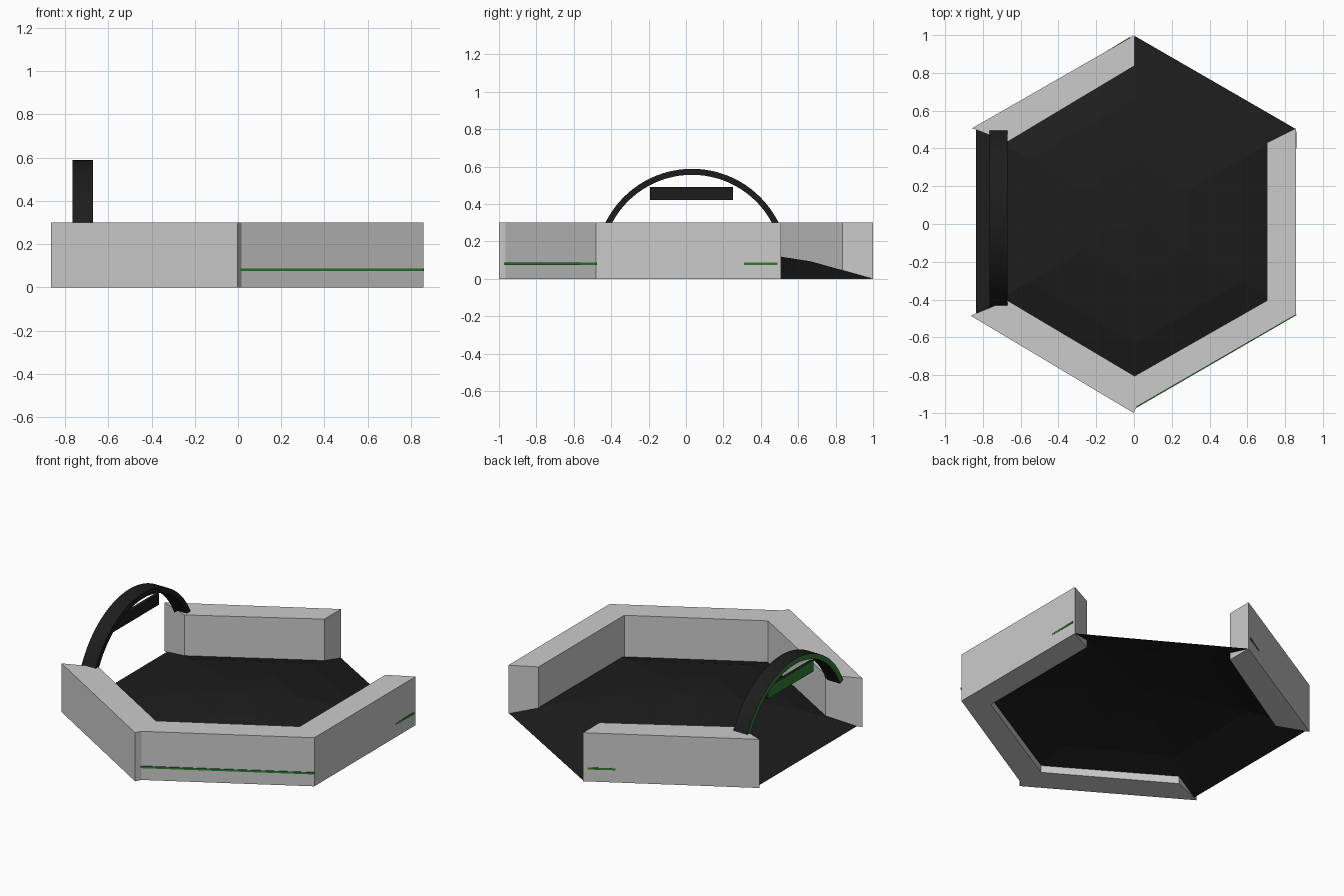
import bpy, bmesh, math

if "Cube" in bpy.data.objects:
    bpy.data.objects.remove(bpy.data.objects["Cube"])


def material(name, colour):
    m = bpy.data.materials.new(name)
    m.diffuse_color = (*colour, 1)
    m.use_nodes = True
    m.node_tree.nodes["Principled BSDF"].inputs["Base Color"].default_value = m.diffuse_color
    return m


BLACK = material("black", (0.012, 0.012, 0.012))
GREEN = material("green", (0.03, 0.2, 0.03))


def make_object(name, bm, *mats):
    me = bpy.data.meshes.new(name)
    bm.to_mesh(me)
    bm.free()
    for m in mats:
        me.materials.append(m)
    ob = bpy.data.objects.new(name, me)
    bpy.context.collection.objects.link(ob)
    return ob


def prism(name, outline, z0, z1, *mats):
    """Extrude a plan outline between two heights."""
    bm = bmesh.new()
    face = bm.faces.new([bm.verts.new((x, y, z0)) for x, y in outline])
    new = bmesh.ops.extrude_face_region(bm, geom=[face])["geom"]
    for v in new:
        if isinstance(v, bmesh.types.BMVert):
            v.co.z = z1
    bmesh.ops.recalc_face_normals(bm, faces=bm.faces)
    return make_object(name, bm, *mats)


def green_outside(ob):
    """Paint the faces that look outward (-x) with the second material."""
    for p in ob.data.polygons:
        if p.normal.x < -0.9:
            p.material_index = 1


# Four mitred walls round the hexagon
WALLS = {
    "front_left_wall": [(-0.865, -0.485), (-0.003, -1.0), (0.017, -0.965), (0.003, -0.805), (-0.67, -0.405)],
    "front_right_wall": [(0.003, -0.973), (0.857, -0.48), (0.705, -0.405), (0.003, -0.805)],
    "right_wall": [(0.857, -0.48), (0.857, 0.507), (0.705, 0.43), (0.705, -0.405)],
    "back_left_wall": [(0.003, 1.0), (-0.857, 0.507), (-0.67, 0.435), (0.003, 0.838)],
}
for name, outline in WALLS.items():
    prism(name, outline, 0, 0.3)

# Thin light strips that just break through the outer wall faces
STRIPS = {
    "front_right_strip": [(0.012, -0.974), (0.861, -0.482), (0.856, -0.474), (0.007, -0.966)],
    "right_strip": [(0.855, 0.22), (0.861, 0.49), (0.853, 0.49), (0.85, 0.22)],
    "back_left_strip": [(-0.02, 0.991), (-0.25, 0.852), (-0.25, 0.847), (-0.02, 0.98)],
}
for name, outline in STRIPS.items():
    prism(name, outline, 0.075, 0.087, GREEN)

# Low domed floor, an open six-sided shell
bm = bmesh.new()
rings = []
for r, z in [(0.975, 0.002), (0.65, 0.093), (0.32, 0.145)]:
    rings.append([bm.verts.new((0.008 + r * math.sin(i * math.pi / 3),
                                0.018 + r * math.cos(i * math.pi / 3), z)) for i in range(6)])
top = bm.verts.new((0.008, 0.018, 0.165))
for i in range(6):
    j = (i + 1) % 6
    for a, b in zip(rings, rings[1:]):
        bm.faces.new((a[i], b[i], b[j], a[j]))
    bm.faces.new((rings[-1][i], top, rings[-1][j]))
bmesh.ops.recalc_face_normals(bm, faces=bm.faces)
if sum(f.normal.z for f in bm.faces) < 0:
    bmesh.ops.reverse_faces(bm, faces=bm.faces)
make_object("floor", bm, BLACK)

# Entrance arch, a swept flat band
CY, CZ, R, T, STEPS = 0.032, 0.072, 0.516, 0.032, 32
bm = bmesh.new()
sections = []
for k in range(STEPS + 1):
    a = math.radians(24 + 132 * k / STEPS)
    sections.append([bm.verts.new((x, CY + r * math.cos(a), CZ + r * math.sin(a)))
                     for x, r in [(-0.765, R), (-0.67, R), (-0.67, R - T), (-0.765, R - T)]])
for a, b in zip(sections, sections[1:]):
    for i in range(4):
        j = (i + 1) % 4
        bm.faces.new((a[i], a[j], b[j], b[i]))
bm.faces.new(sections[0])
bm.faces.new(sections[-1])
bmesh.ops.recalc_face_normals(bm, faces=bm.faces)
arch = make_object("arch", bm, BLACK, GREEN)
green_outside(arch)

# Sign panel hung inside the arch
panel = prism("panel", [(-0.735, -0.192), (-0.717, -0.192), (-0.717, 0.252), (-0.735, 0.252)],
              0.42, 0.49, BLACK, GREEN)
green_outside(panel)

# Smooth the curved arch, keep its edges sharp
bpy.context.view_layer.objects.active = arch
arch.select_set(True)
bpy.ops.object.shade_smooth_by_angle(angle=math.radians(30))
